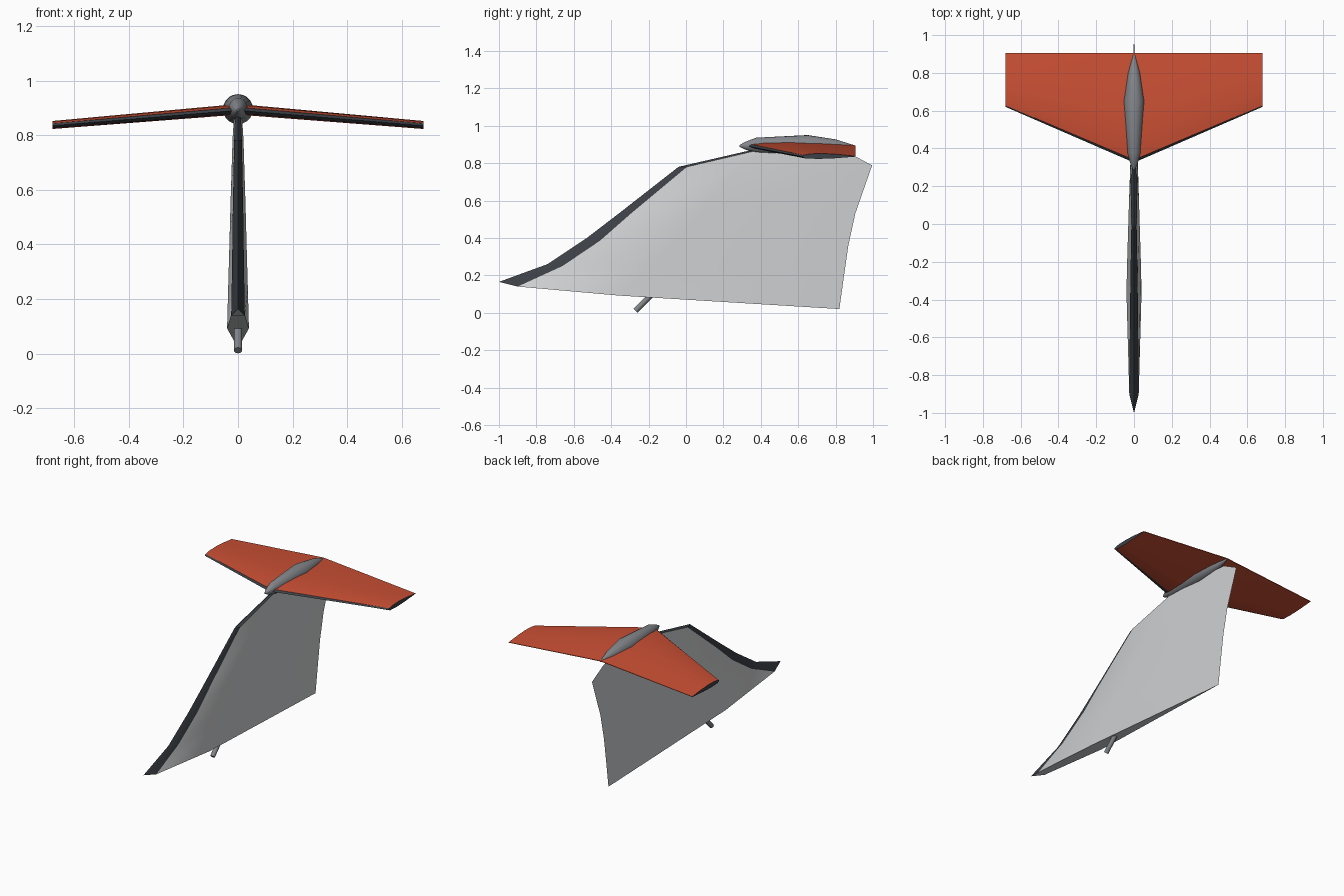
import bpy, bmesh, math
from mathutils import Vector

if "Cube" in bpy.data.objects:
    bpy.data.objects.remove(bpy.data.objects["Cube"])


def material(name, rgb):
    m = bpy.data.materials.new(name)
    m.diffuse_color = (*rgb, 1)
    m.use_nodes = True
    m.node_tree.nodes["Principled BSDF"].inputs["Base Color"].default_value = m.diffuse_color
    return m


WHITE = material("light grey", (0.62, 0.63, 0.64))
DARK = material("charcoal", (0.045, 0.052, 0.062))
RED = material("orange red", (0.60, 0.08, 0.035))
GREY = material("mid grey", (0.23, 0.24, 0.26))


def loft(name, rings, mats, dark_columns=(), cap_mat=0, angle=30):
    """Skin closed rings of points; listed columns take the second material."""
    bm = bmesh.new()
    rows = [[bm.verts.new(p) for p in ring] for ring in rings]
    n = len(rows[0])
    for a, b in zip(rows, rows[1:]):
        for i in range(n):
            j = (i + 1) % n
            f = bm.faces.new((a[i], a[j], b[j], b[i]))
            f.material_index = 1 if i in dark_columns else 0
    for row in (rows[0], rows[-1]):
        bm.faces.new(row).material_index = cap_mat
    bmesh.ops.remove_doubles(bm, verts=bm.verts, dist=0.0001)
    bmesh.ops.recalc_face_normals(bm, faces=bm.faces)
    me = bpy.data.meshes.new(name)
    bm.to_mesh(me)
    bm.free()
    for m in mats:
        me.materials.append(m)
    for p in me.polygons:
        p.use_smooth = True
    me.set_sharp_from_angle(angle=math.radians(angle))
    ob = bpy.data.objects.new(name, me)
    bpy.context.collection.objects.link(ob)
    return ob


# Fin: rows of leading edge, strip edge, thickest point and trailing edge (y, z),
# followed by the half widths at the strip edge and the thickest point
FIN = [
    ((-1.00, .165), (-.90, .14), (-.36, .092), (.82, .02), .025, .040),
    ((-.74, .26), (-.66, .25), (-.19, .24), (.845, .20), .023, .036),
    ((-.53, .40), (-.46, .385), (-.06, .38), (.868, .36), .021, .032),
    ((-.36, .53), (-.295, .53), (.07, .53), (.905, .53), .019, .028),
    ((-.04, .78), (.005, .78), (.28, .785), (.995, .788), .014, .020),
    ((.36, .872), (.38, .868), (.53, .865), (.87, .855), .011, .015),
]
rings = []
for le, st, mid, te, ws, wm in FIN:
    rings.append([(0, *le), (ws, *st), (wm, *mid), (0, *te), (-wm, *mid), (-ws, *st)])
loft("tail_fin", rings, (WHITE, DARK), dark_columns=(0, 5))

# Tailplane: one aerofoil (chord fraction, height) swept, tapered and drooped
AIRFOIL = [(0, -.002), (.025, .009), (.15, .018), (.4, .021), (.7, .014),
           (1, .002), (1, -.002), (.6, -.014), (.3, -.018), (.06, -.014)]


def section(x, y_front, z, scale):
    chord = .905 - y_front
    return [(x, y_front + c * chord, z + h * scale) for c, h in AIRFOIL]


loft("tailplane",
     [section(-.68, .62, .836, .75), section(0, .325, .893, 1.0), section(.68, .62, .836, .75)],
     (RED, DARK), dark_columns=(0, 9), cap_mat=1)

# Bullet fairing: rings of (y, centre z, half width, half height)
FAIRING = [(.285, .892, .004, .004), (.315, .893, .018, .020), (.375, .896, .034, .040),
           (.65, .895, .055, .055), (.80, .892, .032, .035), (.905, .890, .003, .004)]
loft("bullet_fairing",
     [[(w * math.cos(t), y, z + h * math.sin(t))
       for t in (math.tau * k / 20 for k in range(20))] for y, z, w, h in FAIRING],
     (GREY,))

# Small vent pipe under the fin
start, end = Vector((0, -.27, .0115)), Vector((0, -.17, .1115))
side = Vector((1, 0, 0))
up = (end - start).normalized().cross(side)
loft("vent_pipe",
     [[p + .015 * (side * math.cos(t) + up * math.sin(t))
       for t in (math.tau * k / 12 for k in range(12))] for p in (start, end)],
     (GREY,), angle=40)
